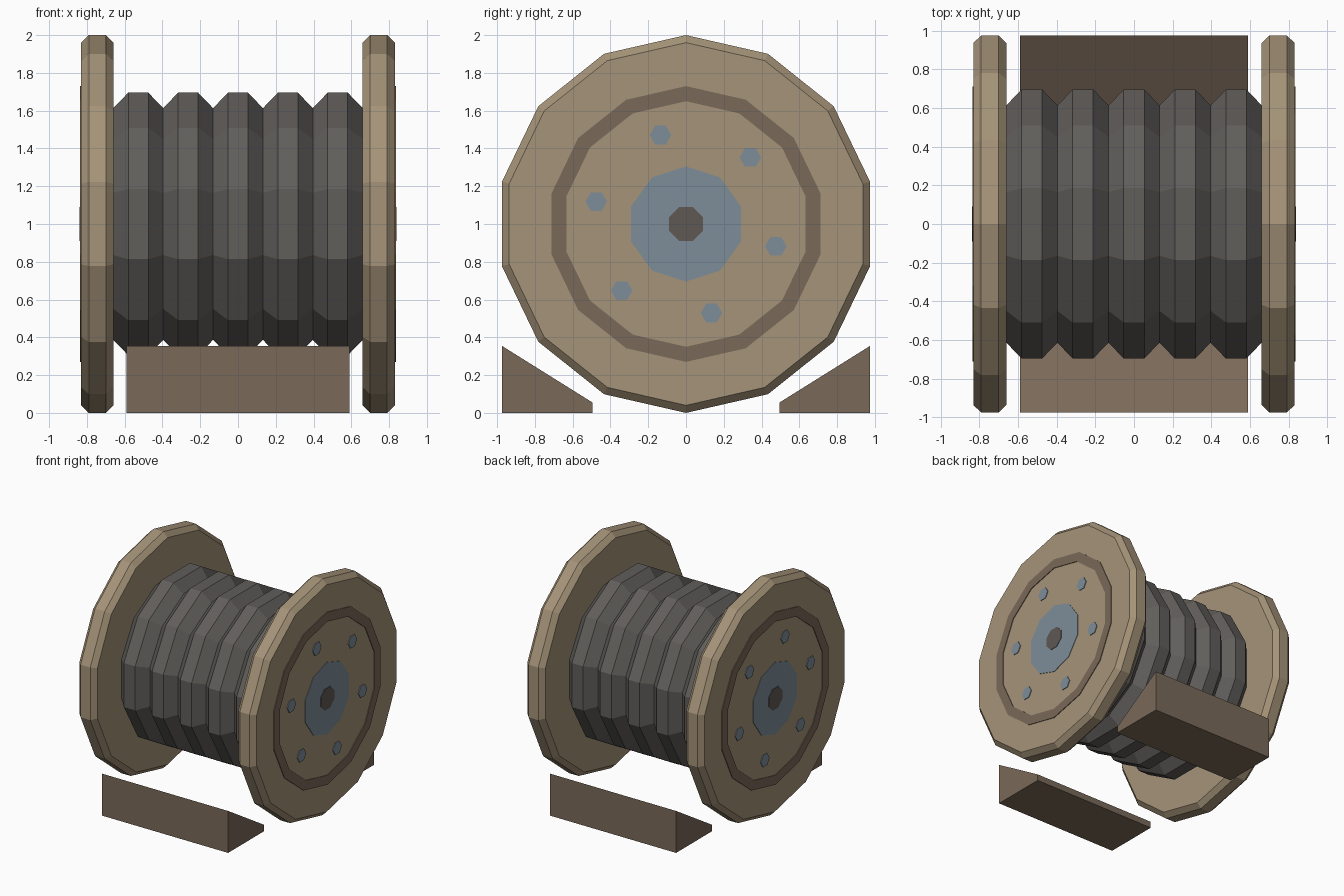
import bpy
import bmesh
from math import sin, cos, pi, radians

cube = bpy.data.objects.get("Cube")
if cube:
    bpy.data.objects.remove(cube, do_unlink=True)


def material(name, rgb):
    mat = bpy.data.materials.new(name)
    mat.use_nodes = True
    mat.diffuse_color = (*rgb, 1)
    mat.node_tree.nodes["Principled BSDF"].inputs["Base Color"].default_value = (*rgb, 1)
    return mat


pale_wood = material("pale wood", (0.376, 0.292, 0.188))
dark_wood = material("dark wood", (0.195, 0.144, 0.100))
steel = material("blue steel", (0.205, 0.262, 0.314))
cable_grey = material("cable grey", (0.119, 0.112, 0.105))
axle_grey = material("axle grey", (0.112, 0.098, 0.088))


def finish(bm, name, mat):
    bmesh.ops.recalc_face_normals(bm, faces=bm.faces)
    mesh = bpy.data.meshes.new(name)
    bm.to_mesh(mesh)
    bm.free()
    mesh.materials.append(mat)
    obj = bpy.data.objects.new(name, mesh)
    bpy.context.collection.objects.link(obj)
    return obj


def lathe(name, profile, sides, mat, start=0.0, centre=(0, 1), closed=False):
    """Turn (x, radius) points around an axis parallel to x; angle 0 points up."""
    bm = bmesh.new()
    rings = []
    for x, r in profile:
        angles = [start + 2 * pi * i / sides for i in range(sides)]
        rings.append([bm.verts.new((x, centre[0] + r * sin(a), centre[1] + r * cos(a)))
                      for a in angles])
    pairs = list(zip(rings, rings[1:]))
    if closed:
        pairs.append((rings[-1], rings[0]))
    else:
        bm.faces.new(rings[0])
        bm.faces.new(rings[-1])
    for a, b in pairs:
        for i in range(sides):
            j = (i + 1) % sides
            bm.faces.new((a[i], a[j], b[j], b[i]))
    return finish(bm, name, mat)


# Wound cable: five flat-topped ridges
pitch = 0.264
cable = [(-2.5 * pitch, 0.635)]
for i in range(-2, 3):
    mid = i * pitch
    cable += [(mid - 0.053, 0.72), (mid + 0.053, 0.72), (mid + pitch / 2, 0.635)]
lathe("wound_cable", cable, 12, cable_grey, start=pi / 12)

# Drum ends, mirrored left and right
for side, s in (("left", 1), ("right", -1)):
    lathe(side + "_flange", [(s * 0.66, 0.96), (s * 0.70, 1), (s * 0.79, 1), (s * 0.83, 0.96)],
          14, pale_wood)
    lathe(side + "_band", [(s * 0.82, 0.73), (s * 0.836, 0.73), (s * 0.836, 0.65), (s * 0.82, 0.65)],
          14, dark_wood, closed=True)
    lathe(side + "_hub_plate", [(s * 0.82, 0.305), (s * 0.834, 0.305)], 10, steel)
    lathe(side + "_axle_end", [(s * 0.82, 0.097), (s * 0.838, 0.097)], 8, axle_grey, start=pi / 8)
    for i in range(6):
        a = radians(60 * i - 14)
        lathe(f"{side}_bolt_{i + 1}", [(s * 0.82, 0.057), (s * 0.836, 0.057)], 6, steel,
              start=pi / 6, centre=(0.49 * cos(a), 1 + 0.49 * sin(a)))

# Wedge chocks at front and back
for side, s in (("front", -1), ("back", 1)):
    bm = bmesh.new()
    outline = [(0.975, 0), (0.975, 0.355), (0.495, 0.055), (0.495, 0)]
    face = bm.faces.new([bm.verts.new((-0.59, s * y, z)) for y, z in outline])
    new = bmesh.ops.extrude_face_region(bm, geom=[face])["geom"]
    bmesh.ops.translate(bm, vec=(1.18, 0, 0),
                        verts=[v for v in new if isinstance(v, bmesh.types.BMVert)])
    finish(bm, side + "_chock", dark_wood)
